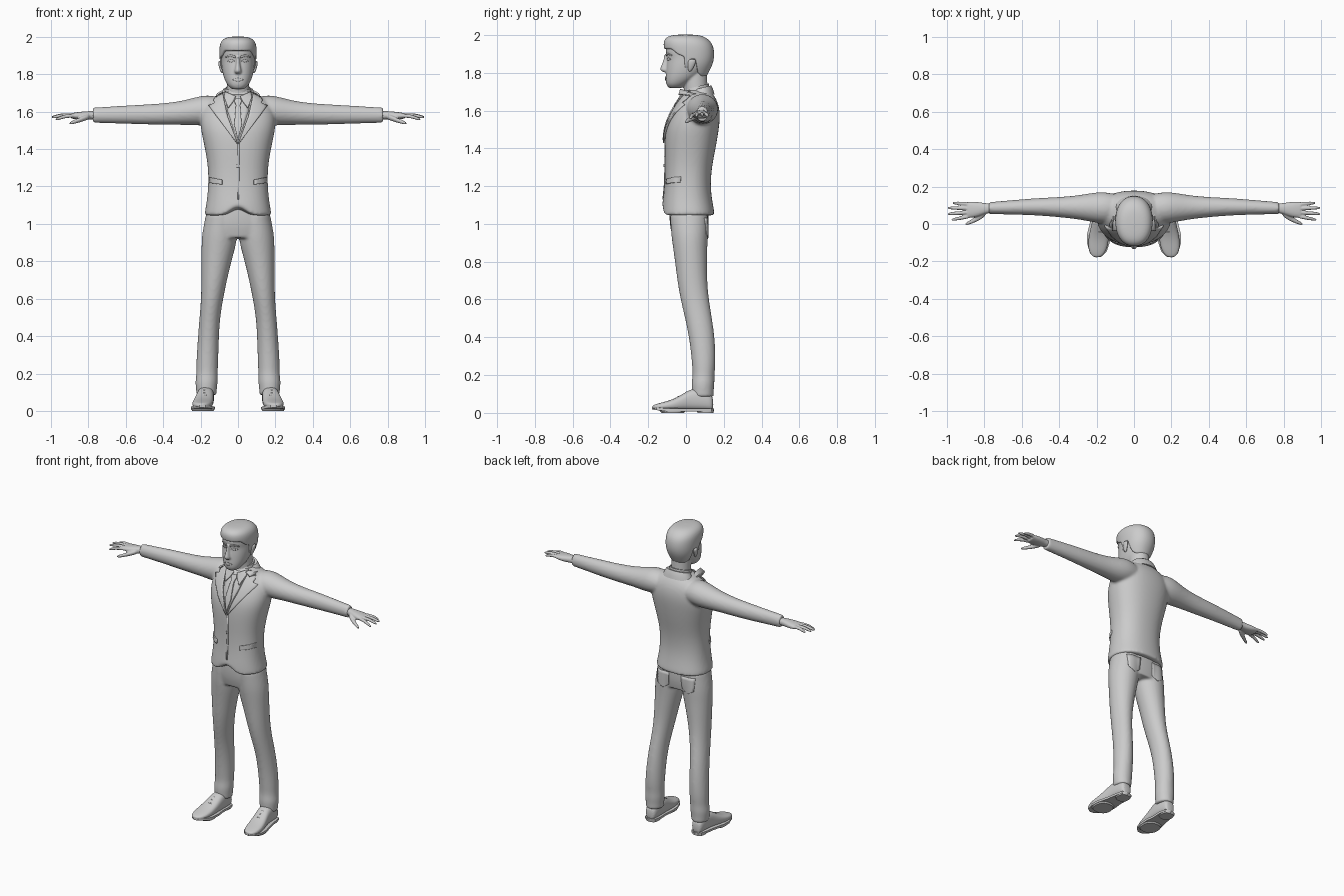
import bpy, bmesh
from math import cos, sin, pi, copysign
from mathutils import Vector
from mathutils.bvhtree import BVHTree

ORDER = {'z': (2, 0, 1), 'x': (0, 1, 2), 'y': (1, 0, 2)}


def loft(bm, axis, sections, n=24, e=2.0, side=1, crease=True):
    """Closed skin over rounded sections (t, a_min, a_max, b_min, b_max) along an axis."""
    layer = bm.edges.layers.float.get('crease_edge') or bm.edges.layers.float.new('crease_edge')
    it, ia, ib = ORDER[axis]
    rings = []
    for t, a0, a1, b0, b1 in sections:
        ring = []
        for i in range(n):
            c, s = cos(2 * pi * i / n), sin(2 * pi * i / n)
            c, s = copysign(abs(c) ** (2 / e), c), copysign(abs(s) ** (2 / e), s)
            p = [0, 0, 0]
            p[it] = t
            p[ia] = (a0 + a1) / 2 + c * (a1 - a0) / 2
            p[ib] = (b0 + b1) / 2 + s * (b1 - b0) / 2
            p[0] *= side
            ring.append(bm.verts.new(p))
        rings.append(ring)
    for r, q in zip(rings, rings[1:]):
        for i in range(n):
            bm.faces.new((r[i], r[(i + 1) % n], q[(i + 1) % n], q[i]))
    for r in (rings[0], rings[-1]):
        cap = bm.faces.new(r)
        if crease:
            for ed in cap.edges:
                ed[layer] = 1.0
    return rings


def finish(bm, name, subsurf=2, voxel=0, smooth=0, mirror=False):
    bmesh.ops.recalc_face_normals(bm, faces=bm.faces[:])
    me = bpy.data.meshes.new(name)
    bm.to_mesh(me)
    bm.free()
    ob = bpy.data.objects.new(name, me)
    bpy.context.collection.objects.link(ob)
    if mirror:
        ob.modifiers.new('mirror', 'MIRROR').use_mirror_merge = False
    if subsurf:
        m = ob.modifiers.new('round', 'SUBSURF')
        m.levels = m.render_levels = subsurf
    if voxel:
        add_remesh(ob, voxel, smooth)
    return ob


def add_remesh(ob, voxel, smooth):
    m = ob.modifiers.new('blend', 'REMESH')
    m.mode, m.voxel_size, m.use_smooth_shade = 'VOXEL', voxel, True
    if smooth:
        s = ob.modifiers.new('soften', 'SMOOTH')
        s.iterations, s.factor = smooth, 0.5


def surface(ob):
    return BVHTree.FromObject(ob, bpy.context.evaluated_depsgraph_get())


def patch(name, left, right, tree, lift=0.004, thick=0.008, front=True, mirror=True, cols=6, sub=4):
    """Thin cloth panel between two (x, z) edges, laid onto a surface."""
    bm = bmesh.new()
    d = -1 if front else 1
    dense = lambda pts: [Vector(a).lerp(Vector(b), k / sub) for a, b in zip(pts, pts[1:])
                         for k in range(sub)] + [Vector(pts[-1])]
    grid = []
    for a, b in zip(dense(left), dense(right)):
        row = []
        for k in range(cols + 1):
            x, z = a.lerp(b, k / cols)
            hit = tree.ray_cast(Vector((x, d, z)), Vector((0, -d, 0)))[0]
            hit = hit or tree.find_nearest(Vector((x, d * 0.1, z)))[0]
            row.append(bm.verts.new((x, hit.y + d * lift, z)))
        grid.append(row)
    for r, q in zip(grid, grid[1:]):
        for i in range(cols):
            bm.faces.new((r[i], r[i + 1], q[i + 1], q[i]))
    ob = finish(bm, name, 0, mirror=mirror)
    m = ob.modifiers.new('thickness', 'SOLIDIFY')
    m.thickness, m.offset = thick, 0
    return ob


# jacket: torso and sleeves blended together
bm = bmesh.new()
rings = loft(bm, 'z', [
    (1.045, -.18, .18, -.127, .152), (1.07, -.178, .178, -.127, .15), (1.12, -.168, .168, -.124, .14),
    (1.20, -.16, .16, -.115, .13), (1.30, -.16, .16, -.112, .137), (1.40, -.177, .177, -.115, .158),
    (1.50, -.2, .2, -.111, .175), (1.57, -.205, .205, -.085, .182), (1.63, -.19, .19, -.052, .175),
    (1.672, -.145, .145, -.022, .155), (1.70, -.085, .085, -.01, .132), (1.712, -.06, .06, .0, .122)], e=2.3)
for v in rings[0] + rings[1]:           # cutaway at the front of the hem
    if v.co.y < 0:
        v.co.z += (.065 if v in rings[0] else .045) * max(0, 1 - abs(v.co.x) / .075)
for s in (1, -1):
    loft(bm, 'x', [
        (.05, .02, .15, 1.55, 1.66), (.14, .0, .17, 1.53, 1.69), (.20, .005, .172, 1.525, 1.686),
        (.30, .026, .152, 1.53, 1.656), (.42, .038, .143, 1.53, 1.643), (.52, .046, .139, 1.532, 1.638),
        (.65, .05, .128, 1.537, 1.63), (.775, .053, .117, 1.54, 1.622)], side=s)
jacket = finish(bm, 'jacket', 2, .009, 4)
cloth = surface(jacket)

# trousers: hips and both legs
bm = bmesh.new()
loft(bm, 'z', [(1.14, -.15, .15, -.085, .115), (1.05, -.17, .17, -.09, .12),
               (.98, -.185, .185, -.085, .12), (.925, -.175, .175, -.07, .11)], e=2.3)
for s in (1, -1):
    loft(bm, 'z', [
        (1.05, .01, .172, -.085, .115), (.95, .0, .193, -.08, .118), (.88, .012, .196, -.07, .113),
        (.78, .04, .196, -.056, .112), (.68, .063, .196, -.044, .113), (.58, .083, .199, -.025, .124),
        (.48, .098, .208, .0, .142), (.36, .103, .217, .022, .156), (.25, .106, .224, .032, .157),
        (.20, .109, .222, .036, .15), (.16, .107, .229, .028, .152), (.125, .112, .226, .03, .147),
        (.085, .115, .222, .032, .147)], side=s)
trousers = finish(bm, 'trousers', 2, .009, 4)

# shoes: upper, sole, heel and laces
bm = bmesh.new()
loft(bm, 'y', [(.145, .145, .20, .012, .08), (.125, .133, .212, .012, .11), (.07, .127, .218, .012, .135),
               (.02, .128, .222, .012, .125), (-.03, .13, .235, .012, .092), (-.08, .134, .245, .012, .068),
               (-.13, .142, .246, .014, .055), (-.165, .162, .232, .018, .045), (-.178, .185, .212, .024, .038)],
     n=16, e=2.6, crease=False)
finish(bm, 'shoe_upper', 2, mirror=True)
bm = bmesh.new()
outline = [(.172, .148), (.135, .135), (.127, .09), (.13, .03), (.123, -.03), (.127, -.09), (.145, -.145),
           (.175, -.175), (.205, -.179), (.236, -.155), (.252, -.1), (.25, -.05), (.23, .03), (.22, .09), (.21, .135)]
f = bm.faces.new([bm.verts.new((x, y, .008)) for x, y in outline])
for g in bmesh.ops.extrude_face_region(bm, geom=[f])['geom']:
    if isinstance(g, bmesh.types.BMVert):
        g.co.z = .022
for v in bm.verts:
    if v.co.y < -.1:
        v.co.z += (-.1 - v.co.y) * .12
finish(bm, 'shoe_sole', 0, mirror=True)
bm = bmesh.new()
loft(bm, 'z', [(0, .133, .213, .06, .145), (.015, .131, .215, .058, .147)], e=2.6)
loft(bm, 'z', [(0, .13, .246, -.13, -.01), (.012, .127, .25, -.14, .0)], e=2.4)
finish(bm, 'shoe_heel', 0, mirror=True)
bm = bmesh.new()
for y, z in ((.005, .112), (-.018, .099), (-.041, .087)):
    loft(bm, 'x', [(.15, y - .004, y + .004, z - .018, z - .008), (.18, y - .006, y + .003, z - .002, z + .007),
                   (.21, y - .004, y + .004, z - .018, z - .008)], n=8)
finish(bm, 'shoe_laces', 1, mirror=True)

# hands: palm, four fingers and a thumb
bm = bmesh.new()
loft(bm, 'x', [(.74, .06, .11, 1.557, 1.605), (.785, .058, .11, 1.559, 1.604), (.82, .043, .116, 1.556, 1.602),
               (.86, .032, .122, 1.557, 1.598), (.892, .034, .118, 1.564, 1.592)], n=16, e=2.3)
for y0, y1, x1, z1 in ((.105, .113, .972, 1.568), (.084, .086, .998, 1.571),
                       (.063, .054, .998, 1.568), (.043, .022, .978, 1.556)):
    fin = []
    for k, r in ((0, .0115), (.35, .0105), (.6, .0105), (.9, .0085), (1, .004)):
        x, y = .87 + (x1 - .87) * k, y0 + (y1 - y0) * k
        z = 1.578 + (z1 - 1.578) * k + .008 * sin(pi * k)
        fin.append((x, y - r, y + r, z - r, z + r))
    loft(bm, 'x', fin, n=10, crease=False)
loft(bm, 'x', [(.79, .045, .08, 1.56, 1.59), (.82, .022, .06, 1.55, 1.582), (.85, .008, .038, 1.541, 1.568),
               (.88, -.004, .018, 1.533, 1.555), (.903, -.008, .006, 1.529, 1.544)], n=10, crease=False)
finish(bm, 'hand', 2, .0045, 2, mirror=False)
hand = bpy.data.objects['hand']
m = hand.modifiers.new('mirror', 'MIRROR')
m.use_mirror_merge = False

# head: skull, jaw, neck and nose
bm = bmesh.new()
loft(bm, 'z', [
    (1.720, -.03, .03, -.09, -.02), (1.735, -.052, .052, -.105, .0), (1.765, -.07, .07, -.109, .05),
    (1.80, -.082, .082, -.107, .09), (1.845, -.089, .089, -.104, .12), (1.88, -.09, .09, -.098, .13),
    (1.91, -.091, .091, -.11, .13), (1.95, -.087, .087, -.102, .12), (1.985, -.06, .06, -.06, .09)], e=2.2)
loft(bm, 'z', [(1.62, -.066, .066, -.01, .125), (1.70, -.061, .061, -.008, .114), (1.81, -.06, .06, -.02, .112)])
loft(bm, 'z', [(1.895, -.009, .009, -.116, -.08), (1.86, -.011, .011, -.122, -.08),
               (1.83, -.016, .016, -.136, -.08), (1.814, -.021, .021, -.141, -.085),
               (1.803, -.014, .014, -.12, -.09)], n=12)
head = finish(bm, 'head', 2, .0055, 3)
skin = surface(head)
patch('eyebrow', [(.014, 1.898), (.04, 1.905), (.064, 1.895)], [(.014, 1.888), (.04, 1.896), (.064, 1.89)],
      skin, .002, .006, cols=2)
patch('eyelid', [(.018, 1.872), (.036, 1.88), (.056, 1.872)], [(.018, 1.87), (.036, 1.864), (.056, 1.87)],
      skin, .001, .004, cols=3)
patch('lips', [(-.028, 1.772), (0, 1.78), (.028, 1.772)], [(-.028, 1.77), (0, 1.76), (.028, 1.77)],
      skin, .002, .005, mirror=False, cols=3)
bm = bmesh.new()
loft(bm, 'z', [(1.805, .078, .09, .012, .026), (1.825, .08, .099, .01, .04), (1.855, .084, .106, .008, .054),
               (1.873, .086, .104, .016, .05)], n=12, crease=False)
finish(bm, 'ear', 2, mirror=True)

# hair: rounded cap trimmed by a side-view hairline
bm = bmesh.new()
loft(bm, 'z', [
    (1.76, -.06, .06, -.06, .1), (1.80, -.08, .08, -.09, .12), (1.84, -.094, .094, -.1, .141),
    (1.88, -.099, .099, -.106, .151), (1.92, -.101, .101, -.116, .15), (1.955, -.1, .1, -.122, .14),
    (1.985, -.087, .087, -.112, .112), (2.003, -.05, .05, -.07, .065)], e=2.2, crease=False)
hair = finish(bm, 'hair', 2)
bm = bmesh.new()
line = [(-.2, 1.928), (-.075, 1.925), (-.045, 1.90), (-.01, 1.885), (-.006, 1.825), (.016, 1.825), (.022, 1.872),
        (.05, 1.872), (.062, 1.80), (.08, 1.782), (.2, 1.775), (.2, 2.1), (-.2, 2.1)]
f = bm.faces.new([bm.verts.new((-.3, y, z)) for y, z in line])
ext = bmesh.ops.extrude_face_region(bm, geom=[f])['geom']
bmesh.ops.translate(bm, vec=(.6, 0, 0), verts=[g for g in ext if isinstance(g, bmesh.types.BMVert)])
cutter = finish(bm, 'hairline_cutter', 0)
cutter.hide_render = True
cutter.hide_set(True)
m = hair.modifiers.new('hairline', 'BOOLEAN')
m.operation, m.object, m.solver = 'INTERSECT', cutter, 'EXACT'
add_remesh(hair, .005, 2)

# shirt collar and jacket collar around the neck
bm = bmesh.new()
r = loft(bm, 'z', [(1.66, -.08, .08, -.025, .128), (1.695, -.074, .074, -.018, .126), (1.725, -.068, .068, -.006, .122)])
r += loft(bm, 'z', [(1.66, -.108, .108, .01, .152), (1.69, -.094, .094, .02, .144), (1.712, -.08, .08, .03, .134)])
for v in [v for ring in r for v in ring]:
    v.co.z += (v.co.y - .05) * .25       # higher at the nape
finish(bm, 'collar', 2)

# shirt front, tie, collar wings, lapels
patch('shirt_front', [(-.07, 1.69), (-.055, 1.60), (0, 1.44)], [(.07, 1.69), (.055, 1.60), (0, 1.44)],
      cloth, .001, .004, mirror=False)
patch('tie', [(-.014, 1.67), (-.019, 1.655), (-.011, 1.635), (-.02, 1.53), (0, 1.445)],
      [(.014, 1.67), (.019, 1.655), (.011, 1.635), (.02, 1.53), (0, 1.445)], cloth, .008, .01, mirror=False)
patch('shirt_collar_wing', [(.012, 1.682), (.025, 1.655), (.05, 1.622)], [(.068, 1.705), (.075, 1.68), (.054, 1.622)],
      cloth, .01, .008)
patch('lapel', [(.082, 1.71), (.074, 1.66), (.066, 1.625), (.055, 1.575), (.002, 1.432)],
      [(.108, 1.695), (.13, 1.66), (.125, 1.645), (.156, 1.632), (.004, 1.428)], cloth, .006, .01)

# pockets, button, front closure
patch('pocket_flap', [(.085, 1.236), (.155, 1.25)], [(.085, 1.21), (.155, 1.22)], cloth, .004, .008)
patch('front_overlap', [(-.002, 1.43), (-.004, 1.13)], [(.008, 1.43), (.006, 1.13)], cloth, .001, .004, mirror=False, cols=2)
patch('button', [(-.008, 1.318), (-.008, 1.302)], [(.008, 1.318), (.008, 1.302)], cloth, .004, .006, mirror=False, cols=3)
patch('back_pocket', [(.045, 1.03), (.05, .945), (.09, .92)], [(.14, 1.03), (.135, .945), (.095, .92)],
      surface(trousers), .001, .005, front=False)

# shading
for ob in bpy.data.objects:
    if ob is not cutter:
        ob.select_set(True)
        bpy.context.view_layer.objects.active = ob
bpy.ops.object.shade_smooth_by_angle()
